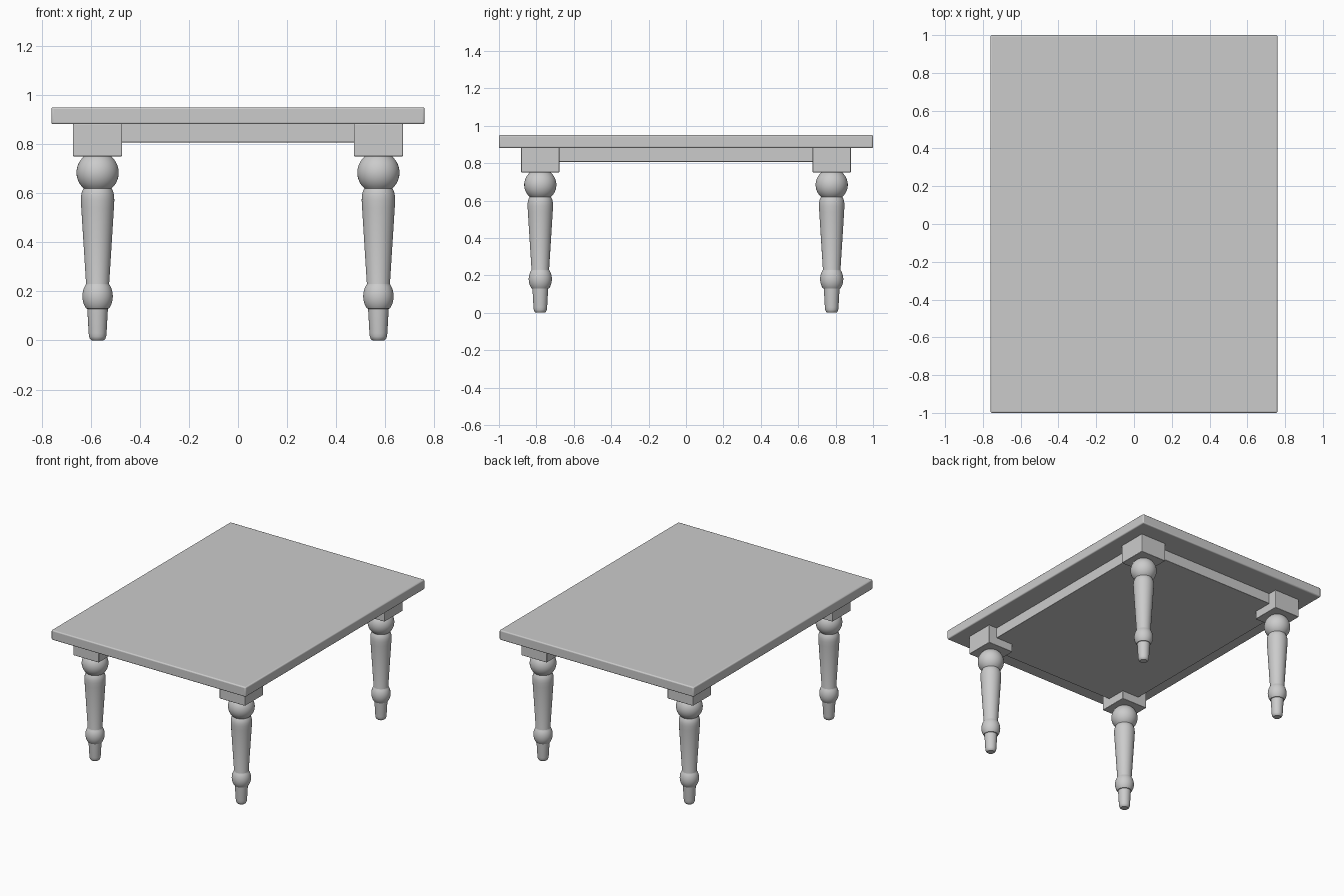
import bpy, bmesh, math

if "Cube" in bpy.data.objects:
    bpy.data.objects.remove(bpy.data.objects["Cube"])

LEG_X, LEG_Y = 0.572, 0.779


def finish(obj, angle=35):
    bpy.ops.object.select_all(action='DESELECT')
    obj.select_set(True)
    bpy.context.view_layer.objects.active = obj
    bpy.ops.object.shade_smooth_by_angle(angle=math.radians(angle))


def box(name, x, y, z0, z1, half_x, half_y, bevel):
    bpy.ops.mesh.primitive_cube_add(size=1, location=(x, y, (z0 + z1) / 2))
    obj = bpy.context.object
    obj.name = name
    obj.scale = (2 * half_x, 2 * half_y, z1 - z0)
    bpy.ops.object.transform_apply(location=False, rotation=False, scale=True)
    mod = obj.modifiers.new("Rounded edges", 'BEVEL')
    mod.width = bevel
    mod.segments = 3
    finish(obj)
    return obj


def arc(radius, zc, squash, z_top, z_bottom, steps):
    """Points on a (squashed) circle between two heights."""
    a0 = math.asin((z_top - zc) / (radius * squash))
    a1 = math.asin((z_bottom - zc) / (radius * squash))
    angles = [a0 + (a1 - a0) * i / steps for i in range(steps + 1)]
    return [(radius * math.cos(a), zc + radius * squash * math.sin(a)) for a in angles]


def lathe_mesh(name, profile, sides=40):
    bm = bmesh.new()
    rings = []
    for r, z in profile:
        rings.append([bm.verts.new((r * math.cos(2 * math.pi * i / sides),
                                    r * math.sin(2 * math.pi * i / sides), z))
                      for i in range(sides)])
    for a, b in zip(rings, rings[1:]):
        for i in range(sides):
            j = (i + 1) % sides
            bm.faces.new((a[i], b[i], b[j], a[j]))
    bm.faces.new(rings[0])
    bm.faces.new(rings[-1][::-1])
    bmesh.ops.recalc_face_normals(bm, faces=bm.faces)
    mesh = bpy.data.meshes.new(name)
    bm.to_mesh(mesh)
    bm.free()
    return mesh


# Table top and the recessed apron under it
box("table_top", 0, 0, 0.881, 0.95, 0.76, 1.0, 0.008)
box("apron", 0, 0, 0.807, 0.884, LEG_X + 0.035, LEG_Y + 0.038, 0.003)

# Turned leg profile, top to bottom: ball, tapered shaft, ring, foot
profile = arc(0.086, 0.684, 1.0, 0.755, 0.62, 16)
profile += [(0.061, 0.612), (0.065, 0.602), (0.0675, 0.588), (0.068, 0.57),
            (0.0665, 0.54), (0.047, 0.23)]
profile += arc(0.062, 0.18, 1.22, 0.229, 0.13, 12)
profile += [(0.042, 0.129), (0.0365, 0.03), (0.035, 0.016),
            (0.031, 0.006), (0.024, 0.0)]
leg_mesh = lathe_mesh("turned_leg", profile)

# Four corners: square block with a turned leg below
for y_name, sy in (("front", -1), ("back", 1)):
    for x_name, sx in (("left", -1), ("right", 1)):
        label = f"{y_name}_{x_name}"
        box(label + "_corner_block", sx * LEG_X, sy * LEG_Y, 0.75, 0.884, 0.1, 0.102, 0.004)
        leg = bpy.data.objects.new(label + "_leg", leg_mesh)
        leg.location = (sx * LEG_X, sy * LEG_Y, 0)
        bpy.context.collection.objects.link(leg)
        if leg_mesh.users == 1:
            finish(leg)
